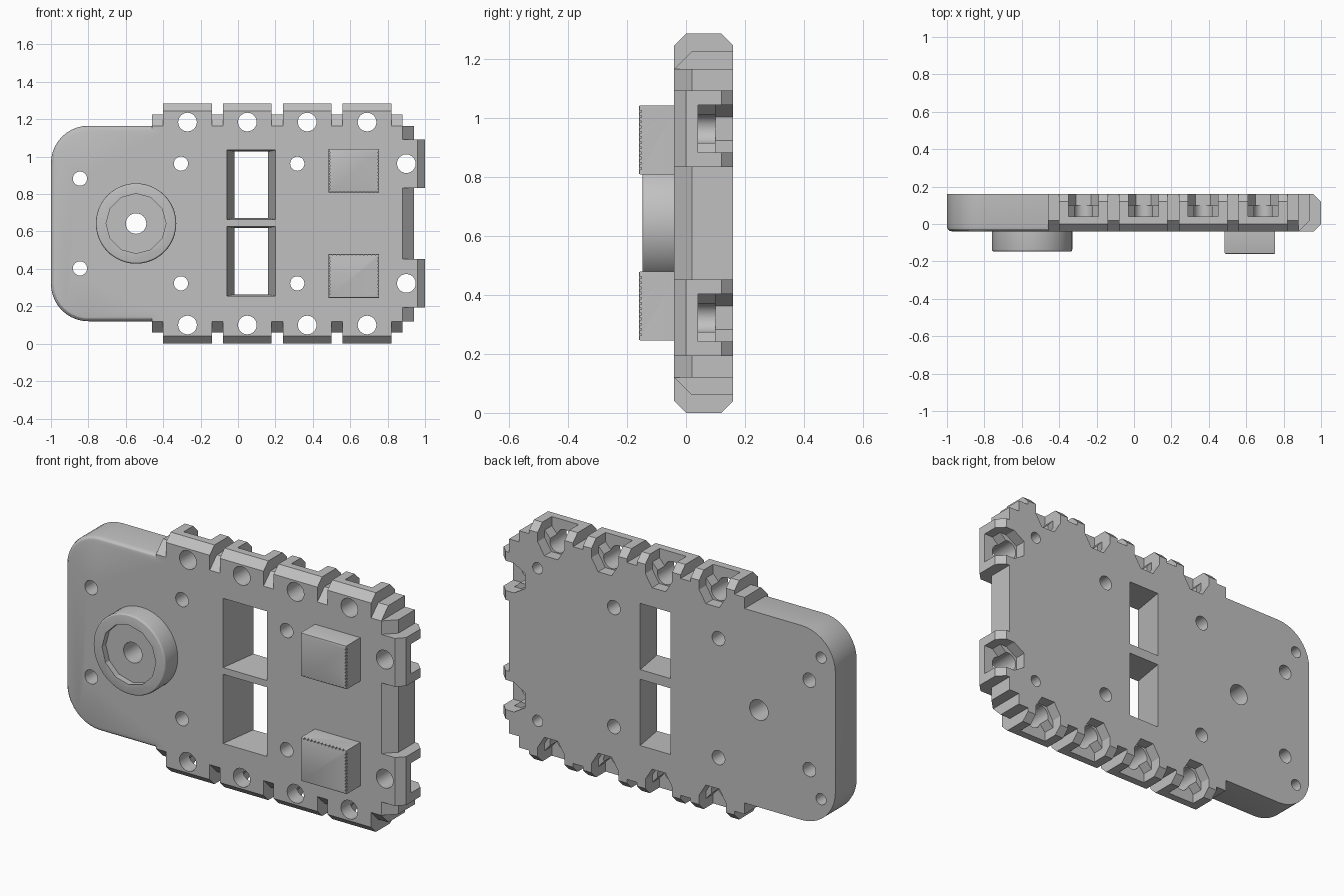
import bpy, bmesh, math
from mathutils import Vector

if "Cube" in bpy.data.objects:
    bpy.data.objects.remove(bpy.data.objects["Cube"], do_unlink=True)

FRONT, BACK, MID = -0.04, 0.16, 0.6425
LOW, HIGH, END = 0.12, 1.165, 0.88

grey = bpy.data.materials.new("plain grey")
grey.use_nodes = True
colour = (0.53, 0.53, 0.53, 1)
grey.diffuse_color = colour
grey.node_tree.nodes["Principled BSDF"].inputs["Base Color"].default_value = colour


# Placement of (along, outward, depth) on each edge of the plate
def facing(x, z, y): return Vector((x, y, z))
def top(u, v, y): return Vector((u, y, HIGH + v))
def bottom(u, v, y): return Vector((u, y, LOW - v))
def right(u, v, y): return Vector((END + v, y, u))


def solid(name, rings, bevel=0, pick=None, segments=3):
    """Closed solid lofted between two rings of points."""
    bm = bmesh.new()
    a, b = [[bm.verts.new(p) for p in ring] for ring in rings]
    bm.faces.new(a)
    bm.faces.new(b[::-1])
    for i in range(len(a)):
        j = (i + 1) % len(a)
        bm.faces.new((a[i], b[i], b[j], a[j]))
    bmesh.ops.recalc_face_normals(bm, faces=bm.faces)
    if bevel:
        edges = [e for e in bm.edges if pick(e)]
        bmesh.ops.bevel(bm, geom=edges, offset=bevel, segments=segments,
                        profile=0.5, affect='EDGES', clamp_overlap=True)
    mesh = bpy.data.meshes.new(name)
    bm.to_mesh(mesh)
    bm.free()
    mesh.materials.append(grey)
    obj = bpy.data.objects.new(name, mesh)
    bpy.context.collection.objects.link(obj)
    return obj


def prism(name, pts, y0, y1, place=facing, **kw):
    return solid(name, [[place(a, b, y) for a, b in pts] for y in (y0, y1)], **kw)


def rail(name, profile, u0, u1, place):
    return solid(name, [[place(u, v, y) for v, y in profile] for u in (u0, u1)])


def circle(x, z, r, n=24):
    return [(x + r * math.cos(math.tau * i / n), z + r * math.sin(math.tau * i / n))
            for i in range(n)]


def rect(x0, x1, z0, z1):
    return [(x0, z0), (x1, z0), (x1, z1), (x0, z1)]


def combine(target, other, operation='DIFFERENCE'):
    mod = target.modifiers.new("join", 'BOOLEAN')
    mod.operation, mod.object, mod.solver = operation, other, 'EXACT'
    bpy.context.view_layer.update()
    graph = bpy.context.evaluated_depsgraph_get()
    mesh = bpy.data.meshes.new_from_object(target.evaluated_get(graph))
    target.modifiers.clear()
    target.data = mesh
    bpy.data.objects.remove(other, do_unlink=True)


# Main plate
plate = prism("plate", rect(-0.46, END, LOW, HIGH), FRONT, BACK)

# Rounded end with softened front rim
R = 0.2
outline = [(-0.4, LOW), (-0.4, HIGH)]
for cz, start in ((HIGH - R, 90), (LOW + R, 180)):
    for i in range(11):
        t = math.radians(start + 9 * i)
        outline.append((-1 + R + R * math.cos(t), cz + R * math.sin(t)))
pad = prism("rounded_end", outline, FRONT, BACK, bevel=0.028,
            pick=lambda e: all(abs(v.co.y - FRONT) < 1e-4 for v in e.verts)
            and min(v.co.x for v in e.verts) < -0.41)
combine(plate, pad, 'UNION')

# Chamfered flanges and locking tabs along three edges
flange = [(-0.06, FRONT), (0, FRONT), (0.06, 0.02), (0.06, BACK), (-0.06, BACK)]
tab = [(-0.06, FRONT), (0.08, FRONT), (0.12, 0), (0.12, 0.12), (0.08, BACK), (-0.06, BACK)]
long_tabs = [-0.27 + 0.32 * i for i in range(4)]
edges = [(top, -0.46, END, long_tabs), (bottom, -0.46, END, long_tabs),
         (right, LOW, HIGH, [MID - 0.32, MID + 0.32])]
for place, u0, u1, centres in edges:
    combine(plate, rail("flange", flange, u0, u1, place), 'UNION')
    for c in centres:
        combine(plate, rail("tab", tab, c - 0.13, c + 0.13, place), 'UNION')

# Tab pockets, open to the back and outer edge, with round holes
for place, u0, u1, centres in edges:
    for c in centres:
        vee = [(c - 0.08, 0.14), (c - 0.08, 0.07), (c, -0.02), (c + 0.08, 0.07), (c + 0.08, 0.14)]
        wide = [(c - 0.08, 0.14), (c - 0.08, 0.03), (c - 0.04, -0.035),
                (c + 0.04, -0.035), (c + 0.08, 0.03), (c + 0.08, 0.14)]
        combine(plate, prism("pocket", vee, 0.04, 0.13, place))
        combine(plate, prism("pocket", wide, 0.1, 0.2, place))
        combine(plate, prism("hole", circle(c, 0.02, 0.05), -0.1, 0.2, place))

# Tapered windows
for z0, z1 in ((0.255, 0.627), (0.663, 1.035)):
    rings = [[facing(x, z, y) for x, z in rect(-0.06 + d, 0.2 - d, z0 + d / 5, z1 - d / 5)]
             for y, d in ((FRONT - 0.01, -0.002), (BACK + 0.01, 0.042))]
    combine(plate, solid("window", rings))

# Screw holes right through, and blind holes in the back
for side in (-1, 1):
    for x, dz, r, depth in ((-0.845, 0.24, 0.038, -0.1), (-0.305, 0.32, 0.038, -0.1),
                            (0.317, 0.32, 0.038, -0.1), (-0.915, 0.38, 0.03, 0.06),
                            (0.77, 0.41, 0.03, 0.06)):
        combine(plate, prism("hole", circle(x, MID + side * dz, r), depth, 0.2))

# Round knob with a recessed face and a centre hole
KX = -0.545
knob = prism("knob", circle(KX, MID, 0.215, 48), -0.148, FRONT + 0.01, bevel=0.012,
             pick=lambda e: all(v.co.y < -0.14 for v in e.verts))
combine(knob, prism("recess", circle(KX, MID, 0.16, 12), -0.2, -0.115))
for part in (plate, knob):
    combine(part, prism("hole", circle(KX, MID, 0.055), -0.3, 0.3))

# Square blocks with finely notched front edges
blocks = []
for name, z0 in (("lower_block", 0.245), ("upper_block", 0.808)):
    x0, x1, z1 = 0.485, 0.755, z0 + 0.234
    block = prism(name, rect(x0, x1, z0, z1), -0.16, FRONT + 0.01, bevel=0.006, segments=2,
                  pick=lambda e: all(v.co.y < -0.15 for v in e.verts))
    for i in range(12):
        z = z0 + 0.02 + i * 0.0176
        x = x0 + 0.02 + i * 0.0209
        for edge in (x0, x1):
            combine(block, prism("notch", rect(edge - 0.006, edge + 0.006, z - 0.003, z + 0.003),
                                 -0.17, -0.15))
        inner = z1 if z0 < MID - 0.2 else z0
        combine(block, prism("notch", rect(x - 0.003, x + 0.003, inner - 0.006, inner + 0.006),
                             -0.17, -0.15))
    blocks.append(block)

# Smooth rounded surfaces, keep hard edges
bpy.ops.object.select_all(action='DESELECT')
for obj in [plate, knob] + blocks:
    obj.select_set(True)
bpy.context.view_layer.objects.active = plate
bpy.ops.object.shade_smooth_by_angle(angle=math.radians(25))
